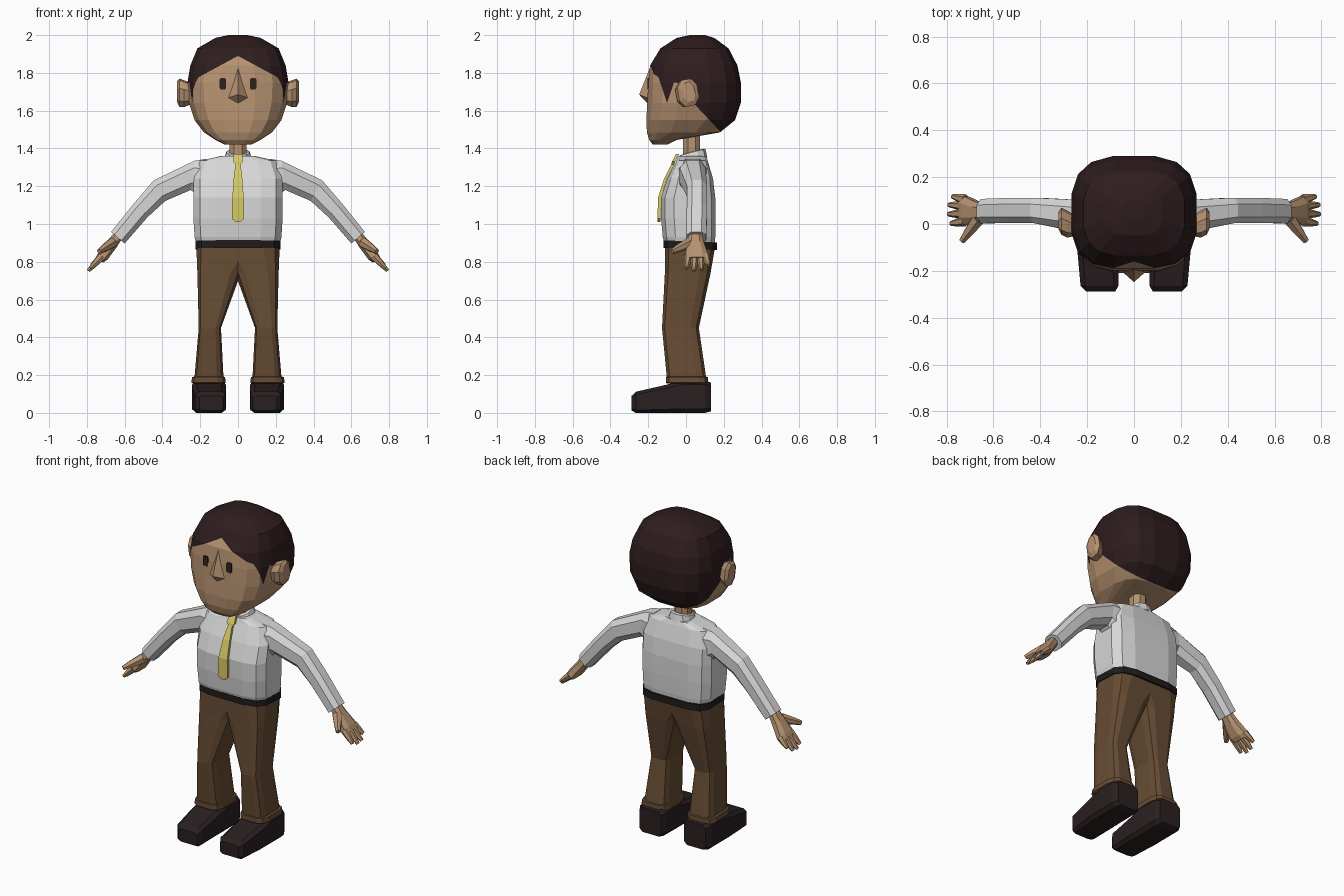
import bpy, bmesh, math
from mathutils import Vector as V

if "Cube" in bpy.data.objects:
    bpy.data.objects.remove(bpy.data.objects["Cube"])


def material(name, rgb):
    m = bpy.data.materials.new(name)
    m.diffuse_color = (*rgb, 1)
    m.use_nodes = True
    m.node_tree.nodes["Principled BSDF"].inputs["Base Color"].default_value = m.diffuse_color
    return m


SKIN = material("skin", (.47, .29, .165))
HAIR = material("hair dark brown", (.027, .012, .013))
SHIRT = material("shirt pale grey", (.68, .68, .68))
PANTS = material("trousers brown", (.135, .073, .034))
SHOE = material("shoe black brown", (.023, .014, .015))
BELT = material("belt black", (.014, .011, .011))
TIE = material("tie yellow", (.66, .58, .13))
EYE = material("eye dark", (.03, .015, .012))


def ring(c, u, v, seg=8, n=2.0):
    """Rounded-square loop around c with half axes u and v."""
    pts = []
    for i in range(seg):
        a = 2 * math.pi * (i + .5) / seg
        pts.append([math.copysign(abs(f) ** (2 / n), f) for f in (math.cos(a), math.sin(a))])
    m = max(p[0] for p in pts)
    return [V(c) + V(u) * (p[0] / m) + V(v) * (p[1] / m) for p in pts]


def zring(z, x0, x1, y0, y1, seg=12, n=4, tilt=0):
    """Level loop filling a rectangle in x and y; tilt raises its back."""
    return ring(((x0 + x1) / 2, (y0 + y1) / 2, z), ((x1 - x0) / 2, 0, 0),
                (0, (y1 - y0) / 2, tilt), seg, n)


def add_loft(bm, rings):
    loops = [[bm.verts.new(p) for p in r] for r in rings]
    k = len(loops[0])
    for a, b in zip(loops, loops[1:]):
        for i in range(k):
            bm.faces.new((a[i], a[(i + 1) % k], b[(i + 1) % k], b[i]))
    bm.faces.new(loops[0])
    bm.faces.new(loops[-1])


def finish(bm, name, mats, mirror=False):
    bmesh.ops.recalc_face_normals(bm, faces=bm.faces[:])
    me = bpy.data.meshes.new(name)
    bm.to_mesh(me)
    bm.free()
    ob = bpy.data.objects.new(name, me)
    bpy.context.collection.objects.link(ob)
    for m in mats:
        me.materials.append(m)
    if mirror:
        ob.modifiers.new("mirror", 'MIRROR').use_mirror_merge = False
    return ob


def loft(name, rings, mat, mirror=False):
    bm = bmesh.new()
    add_loft(bm, rings)
    return finish(bm, name, [mat], mirror)


# Head with hair: one lofted skull, cut along the hairline and coloured by region
bm = bmesh.new()
add_loft(bm, [zring(z, -w, w, f, b, 16, 3) for z, w, f, b in (
    (1.42, .07, -.175, -.10), (1.445, .12, -.195, -.05), (1.485, .18, -.207, .18),
    (1.55, .23, -.21, .26), (1.64, .26, -.205, .29), (1.75, .267, -.20, .29),
    (1.84, .252, -.19, .272), (1.93, .215, -.135, .225), (1.985, .12, -.05, .15),
    (2.0, .05, .02, .10))])
cuts = [((0, 0, 1.89), (.54, 0, 1)), ((0, 0, 1.89), (-.54, 0, 1)),   # fringe
        ((0, -.10, 1.64), (0, 3, 1)), ((0, -.10, 1.64), (0, -3, 1)),  # sideburns
        ((0, .03, 1.65), (0, 1.06, 1)), ((0, .02, 0), (0, 1, 0))]     # nape
for co, no in cuts:
    bmesh.ops.bisect_plane(bm, geom=bm.verts[:] + bm.edges[:] + bm.faces[:],
                           plane_co=co, plane_no=no, dist=1e-5)
for f in bm.faces:
    c = f.calc_center_median()
    fringe = c.z > 1.89 - .54 * abs(c.x)
    burn = abs(c.x) > .2 and c.z > 1.64 + 3 * abs(c.y + .10)
    nape = c.y > .02 and c.z > 1.65 - 1.06 * (c.y - .03)
    f.material_index = int(fringe or burn or nape)
finish(bm, "head", [SKIN, HAIR])

# Nose: a wedge widening to the tip
bm = bmesh.new()
top, tip, low, l, r = [bm.verts.new(p) for p in (
    (0, -.19, 1.83), (0, -.248, 1.685), (0, -.2, 1.635), (-.06, -.195, 1.665), (.06, -.195, 1.665))]
for tri in ((top, l, tip), (top, tip, r), (l, low, tip), (tip, low, r), (top, r, low), (top, low, l)):
    bm.faces.new(tri)
finish(bm, "nose", [SKIN])

# Eyes: thin upright plates
loft("eye", [ring((.08, y, 1.742), (.017, 0, 0), (0, 0, .03), 8, 5) for y in (-.197, -.205)], EYE, True)

# Ears
loft("ear", [ring(c, (0, a, .01), (0, -.012, h), 8, 2.4) for c, a, h in (
    ((.245, -.01, 1.69), .035, .05), ((.285, 0, 1.69), .052, .066),
    ((.31, .012, 1.695), .052, .07), ((.323, .015, 1.70), .03, .05))], SKIN, True)

# Neck and collar
loft("neck", [zring(z, -.045, .045, -.015, .075, 8, 2.2) for z in (1.33, 1.5)], SKIN)
loft("collar", [zring(1.34, -.075, .075, -.045, .11, 10, 2.5, .012),
                zring(1.38, -.06, .06, -.03, .10, 10, 2.5, .016),
                zring(1.383, -.048, .048, -.018, .085, 10, 2.5, .014)], SHIRT)

# Shirt body
loft("shirt_body", [zring(z, -w, w, f, b, 12, 4) for z, w, f, b in (
    (.88, .218, -.11, .15), (.93, .23, -.123, .155), (1.03, .236, -.132, .157),
    (1.14, .236, -.132, .155), (1.24, .234, -.098, .143), (1.335, .20, -.05, .115),
    (1.36, .09, -.04, .105))], SHIRT)

# Sleeves: loops between an upper and a lower outline point
def span(t, b, y, d):
    t, b = V((t[0], y, t[1])), V((b[0], y, b[1]))
    return ring((t + b) / 2, (t - b) / 2, (0, d, 0), 8, 2.6)

loft("sleeve", [span((.17, 1.345), (.19, 1.13), .035, .075), span((.23, 1.335), (.25, 1.18), .035, .068),
                span((.445, 1.232), (.385, 1.122), .058, .054), span((.55, 1.11), (.48, 1.035), .058, .054),
                span((.672, .958), (.60, .897), .055, .052)], SHIRT, True)

# Hand: palm, four fanned fingers and a thumb
bm = bmesh.new()
add_loft(bm, [span((.655, .955), (.615, .92), .05, .034), span((.69, .912), (.645, .873), .05, .045),
              span((.738, .85), (.692, .81), .057, .06), span((.752, .825), (.715, .795), .06, .056)])

def finger(a, b, r0, r1):
    a, b = V(a), V(b)
    d = (b - a).normalized()
    u = d.cross(V((0, 1, 0))).normalized()
    w = d.cross(u)
    add_loft(bm, [ring(p, u * r, w * r, 6) for p, r in ((a, r0), (a.lerp(b, .6), (r0 + r1) / 2), (b, r1))])

for y0, y1, x, z in ((.012, .002, .782, .765), (.045, .042, .792, .752),
                     (.077, .082, .79, .757), (.104, .118, .775, .782)):
    finger((.72, y0, .828), (x, y1, z), .02, .009)
finger((.665, .02, .90), (.735, -.073, .855), .026, .012)
finish(bm, "hand", [SKIN], True)

# Tie: knot and blade following the chest
loft("tie", [ring((0, y, z), (w, 0, 0), (0, .008, 0), 4, 9) for z, y, w in (
    (1.01, -.142, .012), (1.03, -.143, .033), (1.14, -.14, .03), (1.24, -.108, .023),
    (1.315, -.07, .014), (1.33, -.066, .026), (1.37, -.045, .022))], TIE)

# Belt
loft("belt", [zring(z, -w, w, -.12, .163, 12, 4, -.006) for z, w in ((.868, .226), (.908, .226))], BELT)

# Trouser legs meeting at the crotch, with turned-up hems
loft("trouser_leg", [zring(z, *r, 12, 4) for z, r in (
    (.155, (.072, .238, -.10, .112)), (.16, (.066, .247, -.107, .118)), (.19, (.068, .243, -.107, .116)),
    (.192, (.077, .23, -.102, .106)), (.45, (.09, .208, -.127, .068)),
    (.74, (-.015, .215, -.112, .13)), (.885, (-.14, .221, -.11, .155)))], PANTS, True)

# Shoes: loops from toe to heel
loft("shoe", [ring(((a + b) / 2, y, (z0 + z1) / 2), ((b - a) / 2, 0, 0), (0, 0, (z1 - z0) / 2), 8, 6)
              for y, a, b, z0, z1 in (
    (-.288, .08, .205, .012, .09), (-.265, .067, .228, 0, .112), (-.10, .064, .243, 0, .15),
    (-.02, .064, .243, 0, .172), (.10, .066, .243, 0, .172), (.132, .08, .225, .008, .16))], SHOE, True)
